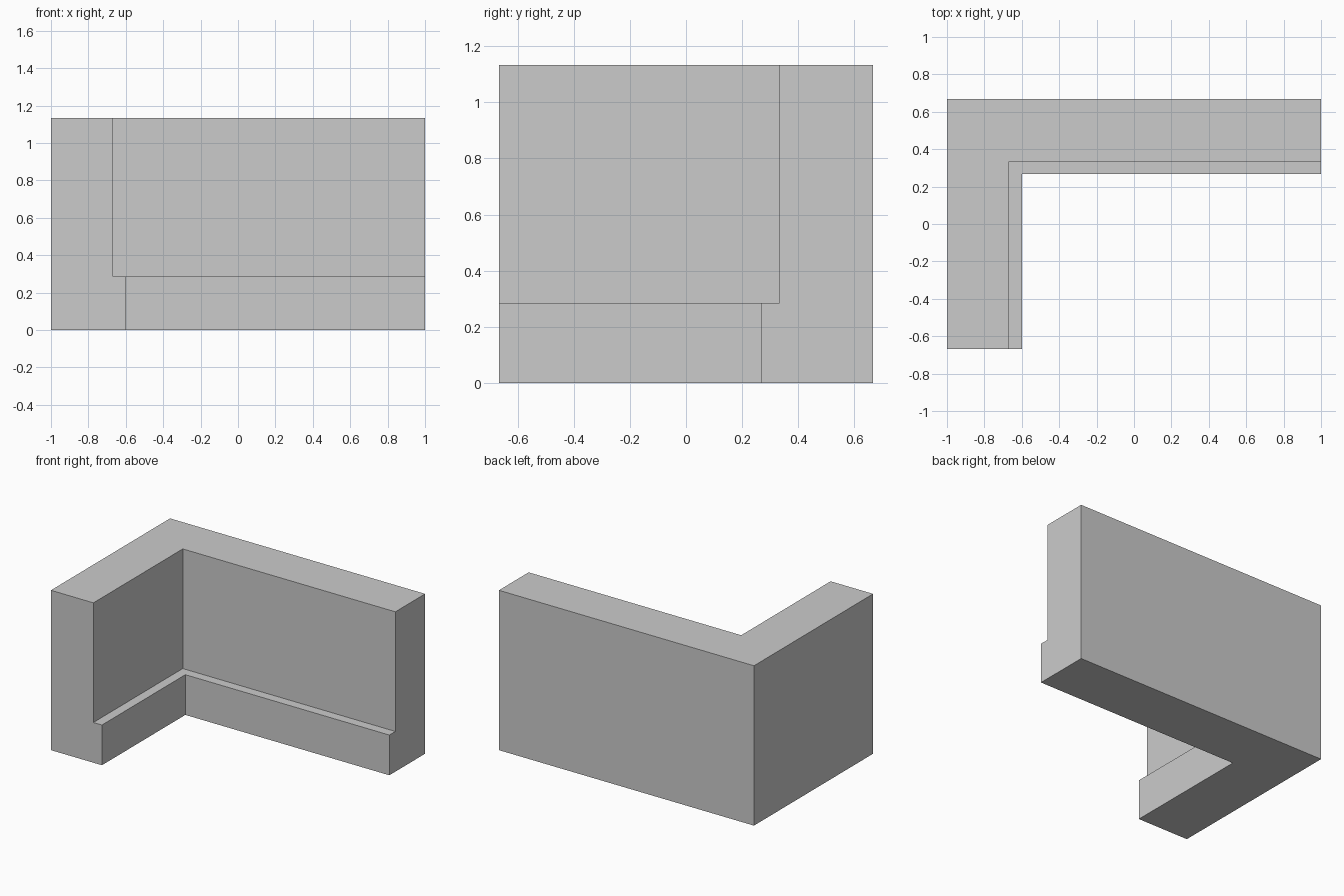
import bpy, bmesh, math

if "Cube" in bpy.data.objects:
    bpy.data.objects.remove(bpy.data.objects["Cube"])

# Wall cross-section: (distance in from outer face, height), with stepped skirting
H, STEP = 1.133, 0.285
T_WALL, T_SKIRT = 0.333, 0.4
X, Y = 1.0, 0.667
profile = [(0, 0), (T_SKIRT, 0), (T_SKIRT, STEP), (T_WALL, STEP), (T_WALL, H), (0, H)]

# Sweep the section round the corner: front end, mitred corner, right end
bm = bmesh.new()
stations = [
    lambda d: (-X + d, -Y),
    lambda d: (-X + d, Y - d),
    lambda d: (X, Y - d),
]
rings = [[bm.verts.new((*place(d), z)) for d, z in profile] for place in stations]
n = len(profile)
for a, b in zip(rings, rings[1:]):
    for i in range(n):
        j = (i + 1) % n
        bm.faces.new((a[i], a[j], b[j], b[i]))
bm.faces.new(rings[0])
bm.faces.new(rings[-1])

# Clean up the flat mitre lines
bmesh.ops.dissolve_limit(bm, angle_limit=math.radians(1), verts=bm.verts, edges=bm.edges)
bmesh.ops.recalc_face_normals(bm, faces=bm.faces)

mesh = bpy.data.meshes.new("corner_wall")
bm.to_mesh(mesh)
bm.free()
bpy.context.collection.objects.link(bpy.data.objects.new("corner_wall", mesh))
